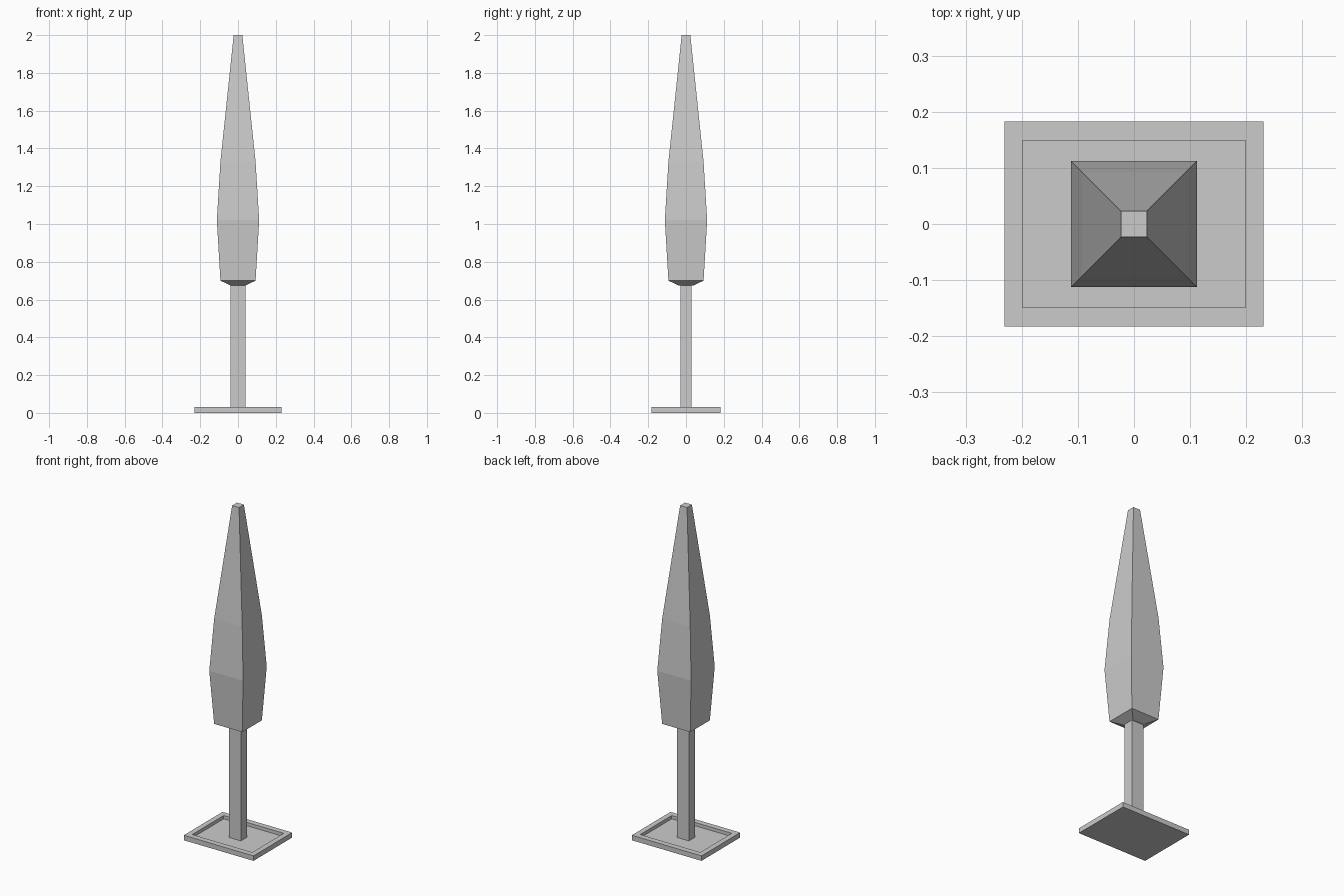
import bpy, bmesh

if "Cube" in bpy.data.objects:
    bpy.data.objects.remove(bpy.data.objects["Cube"])


def loft(name, rings):
    """Stack rectangular rings (half x, half y, z), join them and cap both ends."""
    bm = bmesh.new()
    loops = [[bm.verts.new((sx * hx, sy * hy, z))
              for sx, sy in ((-1, -1), (1, -1), (1, 1), (-1, 1))]
             for hx, hy, z in rings]
    for a, b in zip(loops, loops[1:]):
        for i in range(4):
            j = (i + 1) % 4
            bm.faces.new((a[i], a[j], b[j], b[i]))
    bm.faces.new(loops[0][::-1])
    bm.faces.new(loops[-1])
    mesh = bpy.data.meshes.new(name)
    bm.to_mesh(mesh)
    bm.free()
    obj = bpy.data.objects.new(name, mesh)
    bpy.context.collection.objects.link(obj)
    return obj


# Shallow tray: outer wall, flat rim, inner wall, recessed floor
FLOOR, RIM = 0.01, 0.03
loft("base_tray", [(0.231, 0.183, 0), (0.231, 0.183, RIM),
                   (0.199, 0.149, RIM), (0.199, 0.149, FLOOR)])

# Rectangular trunk, running slightly into the foliage
loft("trunk", [(0.04, 0.03, FLOOR), (0.04, 0.03, 0.69)])

# Tapered four-sided foliage
foliage = [(0.04, 0.675), (0.093, 0.70), (0.112, 1.02), (0.093, 1.33), (0.023, 2.0)]
loft("foliage", [(h, h, z) for h, z in foliage])
